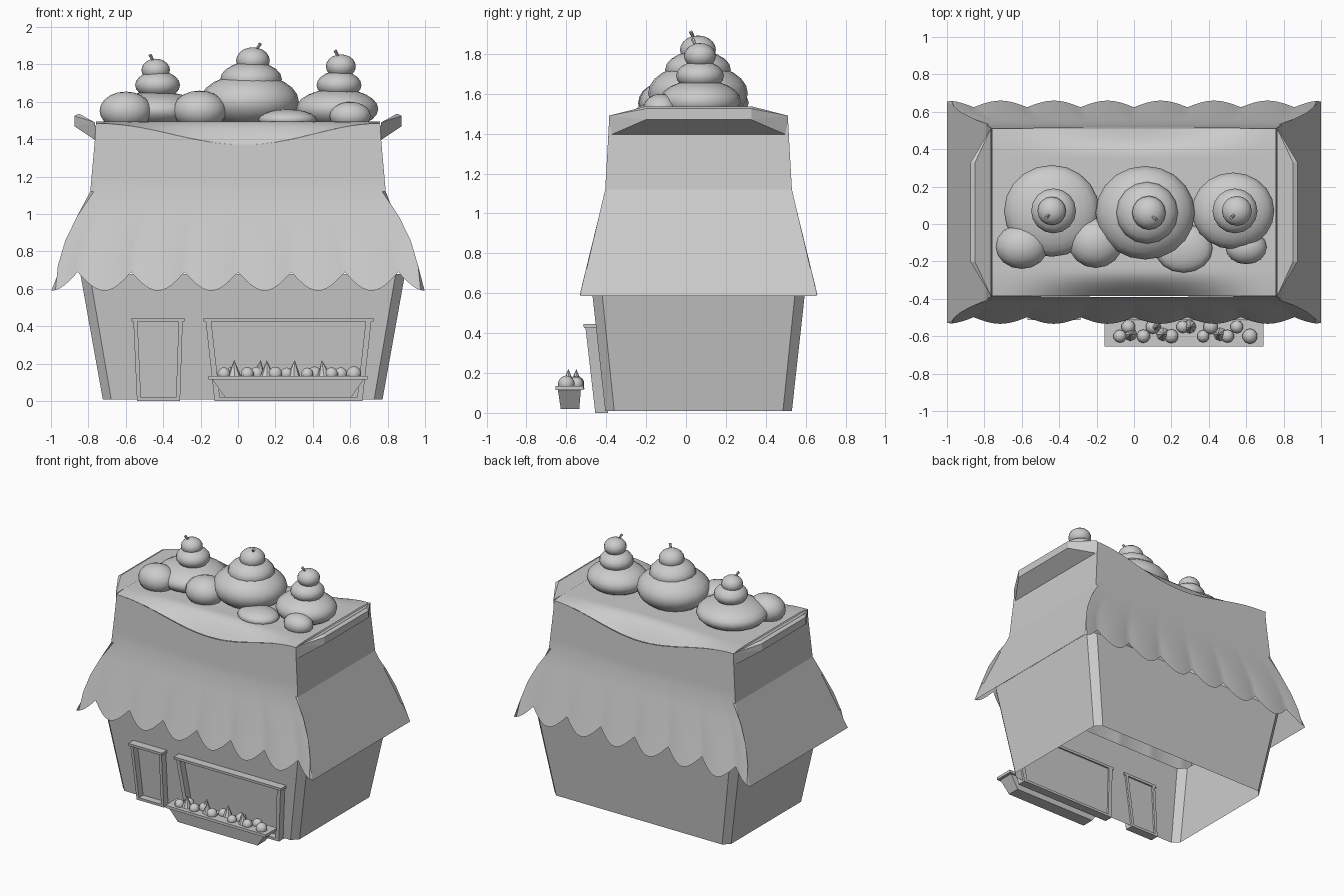
import bpy, bmesh, math, random
from mathutils import Vector, Matrix

if "Cube" in bpy.data.objects:
    bpy.data.objects.remove(bpy.data.objects["Cube"])

random.seed(3)
CX, CY = 0.025, 0.063


def finish(name, bm, smooth=None):
    bmesh.ops.recalc_face_normals(bm, faces=bm.faces[:])
    me = bpy.data.meshes.new(name)
    bm.to_mesh(me)
    bm.free()
    ob = bpy.data.objects.new(name, me)
    bpy.context.collection.objects.link(ob)
    if smooth:
        bpy.ops.object.select_all(action='DESELECT')
        ob.select_set(True)
        bpy.context.view_layer.objects.active = ob
        bpy.ops.object.shade_smooth_by_angle(angle=math.radians(smooth))
    return ob


def hull(bm, pts):
    vs = [bm.verts.new(p) for p in pts]
    bmesh.ops.convex_hull(bm, input=vs)


def grid(bm, fn, nu, nv):
    rows = [[bm.verts.new(fn(i / nu, j / nv)) for i in range(nu + 1)] for j in range(nv + 1)]
    for a, b in zip(rows, rows[1:]):
        for i in range(nu):
            bm.faces.new((a[i], a[i + 1], b[i + 1], b[i]))


def blob(name, loc, size, seg=16):
    bm = bmesh.new()
    m = Matrix.Translation(loc) @ Matrix.Diagonal((*size, 1))
    bmesh.ops.create_uvsphere(bm, u_segments=seg, v_segments=seg // 2 + 2, radius=1, matrix=m)
    return finish(name, bm, 60)


# Flared walls with chamfered corners, open below
def wall_ring(bm, z, hx, hy, c):
    pts = [(hx, hy - c), (hx - c, hy), (-hx + c, hy), (-hx, hy - c),
           (-hx, -hy + c), (-hx + c, -hy), (hx - c, -hy), (hx, -hy + c)]
    return [bm.verts.new((CX + x, CY + y, z)) for x, y in pts]


bm = bmesh.new()
lo = wall_ring(bm, 0.01, 0.748, 0.468, 0.045)
hi = wall_ring(bm, 0.68, 0.868, 0.542, 0.05)
for i in range(8):
    j = (i + 1) % 8
    bm.faces.new((lo[i], lo[j], hi[j], hi[i]))
finish("walls", bm)


# Draped roof skirt: profile of height, half width and half depth
PROFILE = [(0.585, 1.0, 0.593), (1.12, 0.79, 0.468), (1.40, 0.765, 0.452), (1.485, 0.76, 0.448)]


def prof(z):
    for (z0, x0, y0), (z1, x1, y1) in zip(PROFILE, PROFILE[1:]):
        if z <= z1 or z1 == PROFILE[-1][0]:
            t = (z - z0) / (z1 - z0)
            return x0 + t * (x1 - x0), y0 + t * (y1 - y0)


def sag(u):
    return 0.057 * (1 + math.cos(math.pi * max(-1, min(1, u - 0.04 * (1 - u * u)))))


def drape(side):
    def fn(s, t):
        u = 2 * s - 1
        wave = abs(math.sin(3.5 * math.pi * u))
        z0 = 0.69 - 0.1 * wave
        z1 = 1.485 - sag(u)
        # rows: hem up to the knee, then knee up to the sagging edge
        z = z0 + (1.12 - z0) * t / 0.5 if t <= 0.5 else 1.12 + (z1 - 1.12) * (t - 0.5) / 0.5
        hx, hy = prof(z)
        if abs(u) < 0.999:
            hx = 1.0 + (hx - 1.0) * min(1, t / 0.5) if t < 0.5 else hx
            hy += 0.012 * (wave - 0.6) * max(0, 1 - t * 2.5)
        return (u * hx, CY + side * hy, z)
    return fn


for side, name in ((-1, "front_drape"), (1, "back_drape")):
    bm = bmesh.new()
    grid(bm, drape(side), 84, 8)
    finish(name, bm, 40)

for side, name in ((-1, "left_drape"), (1, "right_drape")):
    bm = bmesh.new()
    rows = [[bm.verts.new((side * x, CY + s * y, z)) for s in (-1, 1)] for z, x, y in PROFILE]
    for a, b in zip(rows, rows[1:]):
        bm.faces.new((a[0], a[1], b[1], b[0]))
    finish(name, bm)

    # Upturned eave flap at each end
    bm = bmesh.new()
    hull(bm, [(side * x, CY + s * y, z) for s in (-1, 1) for x, y, z in
              ((0.755, 0.449, 1.39), (0.765, 0.449, 1.49), (0.875, 0.265, 1.47), (0.875, 0.265, 1.525),
               (0.85, 0.265, 1.537))])
    finish(name.replace("drape", "eave"), bm)


# Roof top, flat in the middle and rolling down into the sagging edges
def roof_top(s, t):
    u, v = 2 * s - 1, 2 * t - 1
    k = max(0, (abs(v) - 0.72) / 0.28) ** 1.6
    return (u * 0.76, CY + v * 0.448, 1.495 - k * (sag(u) + 0.01))


bm = bmesh.new()
grid(bm, roof_top, 32, 28)
finish("roof_top", bm, 60)


# Door and window frames that follow the leaning wall
def bar(bm, corners, out=0.05, back=0.015):
    pts = []
    for x, z in corners:
        y = -0.405 - 0.115 * z
        pts += [(x, y - out, z), (x, y + back, z)]
    hull(bm, pts)


def frame(name, tl, tr, bl, br, top, w):
    bm = bmesh.new()
    bar(bm, [(bl, 0), (bl + w, 0), (tl + w, top), (tl, top)])
    bar(bm, [(br, 0), (br - w, 0), (tr - w, top), (tr, top)])
    bar(bm, [(bl, 0), (br, 0), (br, 0.02), (bl, 0.02)])
    bar(bm, [(tl - 0.01, top - 0.02), (tr + 0.01, top - 0.02), (tr + 0.01, top), (tl - 0.01, top)], 0.058)
    finish(name, bm)


frame("door_frame", -0.56, -0.295, -0.54, -0.31, 0.445, 0.022)
frame("window_frame", -0.175, 0.715, -0.125, 0.665, 0.445, 0.03)

# Planter box with a rim
bm = bmesh.new()
hull(bm, [(x, y, z) for xs, ys, z in (((-0.14, 0.675), (-0.643, -0.527), 0.12),
                                     ((-0.07, 0.605), (-0.628, -0.535), 0.02)) for x in xs for y in ys])
finish("planter_box", bm)
bm = bmesh.new()
hull(bm, [(x, y, z) for x in (-0.157, 0.693) for y in (-0.655, -0.515) for z in (0.115, 0.135)])
finish("planter_rim", bm)

# Round and pointed goods in the planter
for i, x in enumerate((-0.075, -0.03, 0.05, 0.1, 0.2, 0.26, 0.37, 0.41, 0.5, 0.55, 0.62)):
    r = random.uniform(0.034, 0.042)
    y = -0.6 + 0.05 * (i % 2)
    blob("round_fruit_%d" % i, (x, y, 0.145), (r, r, r), 10)
for i, x in enumerate((-0.02, 0.115, 0.155, 0.3, 0.455)):
    bm = bmesh.new()
    m = Matrix.Translation((x, -0.59 + 0.04 * (i % 2), 0.17)) @ Matrix.Rotation(random.uniform(-0.2, 0.2), 4, 'Y')
    bmesh.ops.create_cone(bm, cap_ends=True, segments=8, radius1=0.042, radius2=0, depth=0.1, matrix=m)
    finish("pointed_fruit_%d" % i, bm)

# Three cream heaps, each with a wide bun, a small scoop and a cherry with a stem
HEAPS = [(-0.44, 0.07, 0.255, 0.245, 1.655, 0.12, 1.69, 0.076, 1.77, -0.03),
         (0.06, 0.06, 0.265, 0.25, 1.75, 0.165, 1.72, 0.09, 1.82, 0.04),
         (0.53, 0.07, 0.22, 0.205, 1.67, 0.12, 1.69, 0.08, 1.79, -0.03)]
for i, (x, y, rx, ry, top, r2, z2, r3, z3, lean) in enumerate(HEAPS):
    h = (top - 1.455) / 2
    blob("cream_bun_%d" % i, (x, y, 1.455 + h), (rx, ry, h), 20)
    blob("cream_scoop_%d" % i, (x + 0.01, y, z2), (r2, r2, 0.075 if i != 1 else 0.095))
    cx = x + (0.02 if i else 0)
    cherry = blob("cherry_%d" % i, (cx, y, z3), (r3, r3, r3 * 0.8))
    bm = bmesh.new()
    rot = Vector((lean, -0.03, 0.06)).to_track_quat('Z', 'Y').to_matrix().to_4x4()
    m = Matrix.Translation((cx + lean * 0.6, y - 0.025, z3 + r3 * 0.75)) @ rot
    bmesh.ops.create_cone(bm, cap_ends=True, segments=6, radius1=0.006, radius2=0.01, depth=0.06, matrix=m)
    finish("cherry_stem_%d" % i, bm)

# Extra middle layer of the tall heap
blob("cream_middle", (0.06, 0.06, 1.655), (0.2, 0.195, 0.1), 20)

# Small dollops along the front
for i, (x, y, rx, ry, top) in enumerate([(-0.6, -0.12, 0.14, 0.12, 1.655), (-0.205, -0.1, 0.145, 0.135, 1.66),
                                         (0.265, -0.13, 0.155, 0.13, 1.56), (0.6, -0.125, 0.11, 0.09, 1.6)]):
    h = (top - 1.45) / 2
    blob("cream_dollop_%d" % i, (x, y, 1.45 + h), (rx, ry, h))
